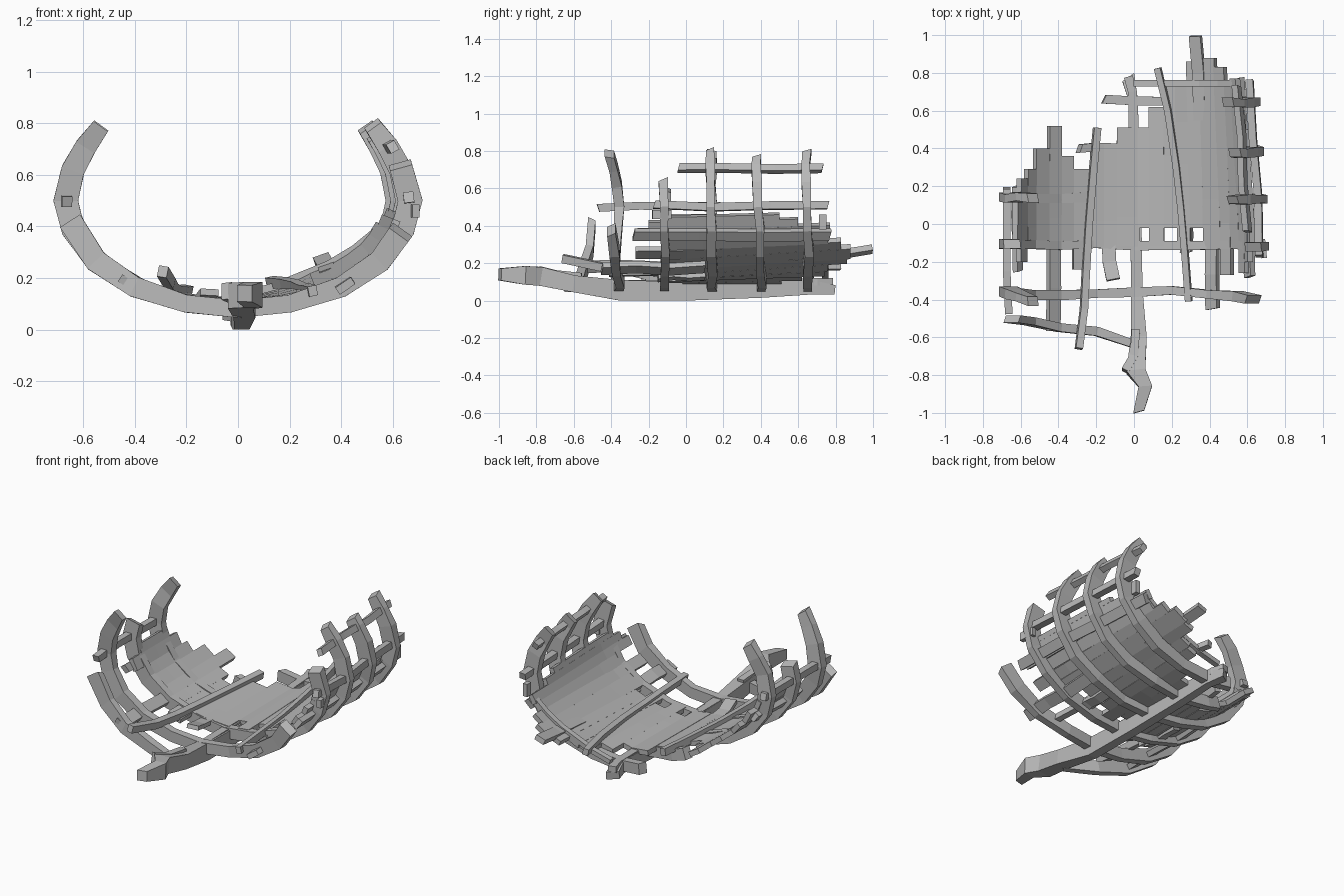
import bpy, bmesh, random
from mathutils import Vector

if "Cube" in bpy.data.objects:
    bpy.data.objects.remove(bpy.data.objects["Cube"])

random.seed(4)
wood = bpy.data.materials.new("weathered_grey_wood")
wood.diffuse_color = (0.48, 0.48, 0.48, 1)
wood.use_nodes = True
wood.node_tree.nodes["Principled BSDF"].inputs["Base Color"].default_value = wood.diffuse_color

# Half cross-section of the hull through the rib centres: x, z, half thickness
HALF = [(0, .08, .034), (.2, .1, .034), (.4, .165, .04), (.55, .265, .044), (.64, .39, .046),
        (.668, .5, .048), (.64, .62, .045), (.59, .71, .042), (.535, .785, .034)]
# Inner face of the hull that the planks lie on: x, z
INNER = [(0, .108), (.2, .13), (.35, .175), (.5, .265), (.58, .36), (.62, .46)]


def lerp_table(table, x):
    for (x0, z0), (x1, z1) in zip(table, table[1:]):
        if x <= x1:
            return z0 + (z1 - z0) * (x - x0) / (x1 - x0)
    return table[-1][1]


def narrow(x, y):
    """The right side of the hull tapers towards the stern."""
    return x * (1 - .11 * max(0, y)) if x > 0 else x


def lift(x, y):
    """Planks rise towards the stern, following the taper."""
    return max(0, y + .05) * (.07 * min(1, x / .3) if x > 0 else .01)


def section(t):
    """Point on the hull section; negative t is the left side."""
    a = abs(t)
    i = min(int(a), len(HALF) - 2)
    x, z, h = (p + (q - p) * (a - i) for p, q in zip(HALF[i], HALF[i + 1]))
    return (x if t >= 0 else -x), z, h


def loft(name, rings):
    """Closed timber through a list of four-point rings."""
    bm = bmesh.new()
    rings = [[bm.verts.new(p) for p in r] for r in rings]
    for r, q in zip(rings, rings[1:]):
        for k in range(4):
            bm.faces.new((r[k], r[(k + 1) % 4], q[(k + 1) % 4], q[k]))
    bm.faces.new(rings[0])
    bm.faces.new(rings[-1])
    bmesh.ops.recalc_face_normals(bm, faces=bm.faces)
    me = bpy.data.meshes.new(name)
    bm.to_mesh(me)
    bm.free()
    me.materials.append(wood)
    bpy.context.collection.objects.link(bpy.data.objects.new(name, me))


def sweep(name, pts, side, halves, skew=0.0):
    """Square timber along a path; halves = (half along side, half across) per point."""
    pts = [Vector(p) for p in pts]
    side = Vector(side)
    rings = []
    for i, p in enumerate(pts):
        d = (pts[min(i + 1, len(pts) - 1)] - pts[max(i - 1, 0)]).normalized()
        s = (side - d * side.dot(d)).normalized()
        n = d.cross(s)
        a, b = halves[i] if isinstance(halves, list) else halves
        end = skew if i in (0, len(pts) - 1) else 0
        rings.append([p + s * a * u + n * b * v + d * end * u
                      for u, v in ((-1, -1), (1, -1), (1, 1), (-1, 1))])
    loft(name, rings)


def rib(name, left, right, ys, half=.023):
    """Curved rib between two section parameters; ys wanders along its length."""
    ts = [left] + [t for t in range(-8, 9) if left + .2 < t < right - .2] + [right]
    pts, hs = [], []
    for t in ts:
        x, z, h = section(t)
        f = (t - left) / (right - left) * (len(ys) - 1)
        i = min(int(f), len(ys) - 2)
        y = ys[i] + (ys[i + 1] - ys[i]) * (f - i) + random.uniform(-.006, .006)
        pts.append((narrow(x, y), y, z))
        hs.append((half * random.uniform(.9, 1.15), h))
    sweep(name, pts, (0, 1, 0), hs, .01)


# Ribs, bow to stern
rib("bow_half_rib", -4.2, 0, [-.50, -.51, -.54, -.57, -.64], .022)
rib("front_rib", -8, 3.9, [-.41, -.37, -.36, -.37, -.38, -.37, -.35, -.38, -.40], .024)
rib("second_rib", -5.8, 6.2, [-.11, -.11, -.12])
rib("middle_rib", -8, 8.1, [.14, .14, .13])
rib("fourth_rib", -1.45, 7.6, [.405, .40, .375])
rib("rear_rib", -.8, 8, [.655, .655, .64])

# Strip laid across the planks at the stern
sweep("stern_strip", [(x, .745, lerp_table(INNER, x) + lift(x, .745) * 1.15 + .014)
                      for x in (.0, .14, .25, .35, .45, .53)], (0, 1, 0), (.017, .014))

# Keel with its broken, twisted bow
keel = [(.025, -.995, .14), (.06, -.86, .135), (.01, -.78, .13), (.025, -.6, .09),
        (.015, -.35, .055), (.01, 0, .05), (0, .4, .06), (-.005, .66, .072), (-.03, .775, .06)]
sweep("keel", keel, (1, 0, 0), [(.026, .032), (.036, .05), (.05, .05), (.042, .045), (.03, .055),
      (.03, .05), (.028, .045), (.025, .04), (.035, .025)], .015)
sweep("bow_stub", [(-.045, -.78, .15), (.0, -.70, .13), (.01, -.56, .115)], (1, 0, 0), (.022, .033))

# Hull planks: x left, x right, front y, back y
PLANKS = [(-.62, -.60, -.11, .17), (-.60, -.565, -.20, .24), (-.565, -.52, -.13, .29),
          (-.52, -.45, -.11, .40), (-.45, -.385, -.13, .52), (-.385, -.32, -.12, .36),
          (-.32, -.23, -.24, .29), (-.23, -.16, -.12, .42), (-.16, -.09, -.12, .42),
          (-.09, .02, -.12, .51), (.02, .08, -.02, .51), (.08, .16, -.12, .62),
          (.16, .23, -.02, .74), (.23, .30, -.12, .76), (.30, .37, -.02, .86),
          (.37, .46, -.12, .88), (.46, .515, -.27, .83), (.515, .56, -.13, .76),
          (.56, .59, -.26, .77), (.59, .607, -.20, .60), (.607, .618, -.14, .50)]


def plank(name, x0, x1, y0, y1):
    jit = random.uniform(-.0015, .0015) - (.003 if x0 < -.3 else 0)
    a = Vector((x0, lerp_table(INNER, abs(x0))))
    b = Vector((x1, lerp_table(INNER, abs(x1))))
    d = (b - a).normalized()
    normal = Vector((-d.y, d.x))
    rings = []
    for k in range(5):
        y = y0 + (y1 - y0) * k / 4
        ring = []
        for e, off in ((a, -.025), (b, -.025), (b, .006), (a, .006)):
            p = e + normal * (off + jit + lift(e.x, y))
            ring.append((p.x, y, p.y))
        rings.append(ring)
    loft(name, rings)


for n, p in enumerate(PLANKS):
    plank(f"hull_plank_{n + 1}", *p)

# Long loose stern plank, rising to the rear
sweep("stern_plank", [(.35, .55, .218), (.343, .8, .243), (.325, .995, .275)],
      (1, 0, .35), (.032, .016))


# Stringers let into the ribs: section parameter, front y, back y, half width, half thickness
def stringer(name, t, y0, y1, a, b):
    x, z, _ = section(t)
    x1, z1, _ = section(t + .1)
    x0, z0, _ = section(t - .1)
    pts = []
    for k in range(4):
        y = y0 + (y1 - y0) * k / 3
        pts.append((narrow(x, y) + random.uniform(-.006, .006), y, z + random.uniform(-.008, .008)))
    sweep(name, pts, (x1 - x0, 0, z1 - z0), (a, b), .006)


for args in (("right_upper_stringer", 6.9, -.04, .73, .02, .018),
             ("right_middle_stringer", 5.05, -.17, .76, .021, .02),
             ("left_middle_stringer", -5, -.47, .19, .021, .02),
             ("right_bilge_stringer", 3.65, -.28, .77, .03, .016),
             ("left_bilge_stringer", -3.75, -.25, .20, .025, .016),
             ("right_floor_stringer", 2.1, -.45, .1, .036, .016),
             ("left_floor_stringer", -2.15, -.56, .1, .036, .016),
             ("right_lower_stringer", 1.4, -.15, .1, .03, .014),
             ("left_lower_stringer", -1.4, -.22, .05, .03, .014)):
    stringer(*args)

# Loose beams lying inside the hull
sweep("right_inner_beam", [(.125, .825, .185), (.18, .6, .18), (.225, .3, .17), (.25, .08, .158),
      (.27, -.15, .155), (.29, -.41, .15)], (1, 0, .2), (.017, .02))
sweep("left_inner_beam", [(-.195, .51, .15), (-.215, .3, .148), (-.24, 0, .15), (-.255, -.25, .16),
      (-.265, -.45, .18), (-.292, -.66, .225)], (1, 0, -.2), (.019, .022))

# Keelson and the broken pieces
sweep("keelson", [(-.03, .78, .10), (-.008, .7, .10), (0, .5, .095), (.01, -.35, .09)], (1, 0, 0), (.024, .02))
sweep("bent_floor_plank", [(-.135, -.1, .11), (-.13, -.2, .12), (-.11, -.295, .145)], (1, 0, 0), (.036, .013))
sweep("side_stub", [(.69, -.18, .46), (.68, -.08, .46)], (0, 0, 1), (.025, .014))
sweep("rear_side_board", [(.60, .71, .42), (.60, .75, .42)], (0, 0, 1), (.04, .015))
